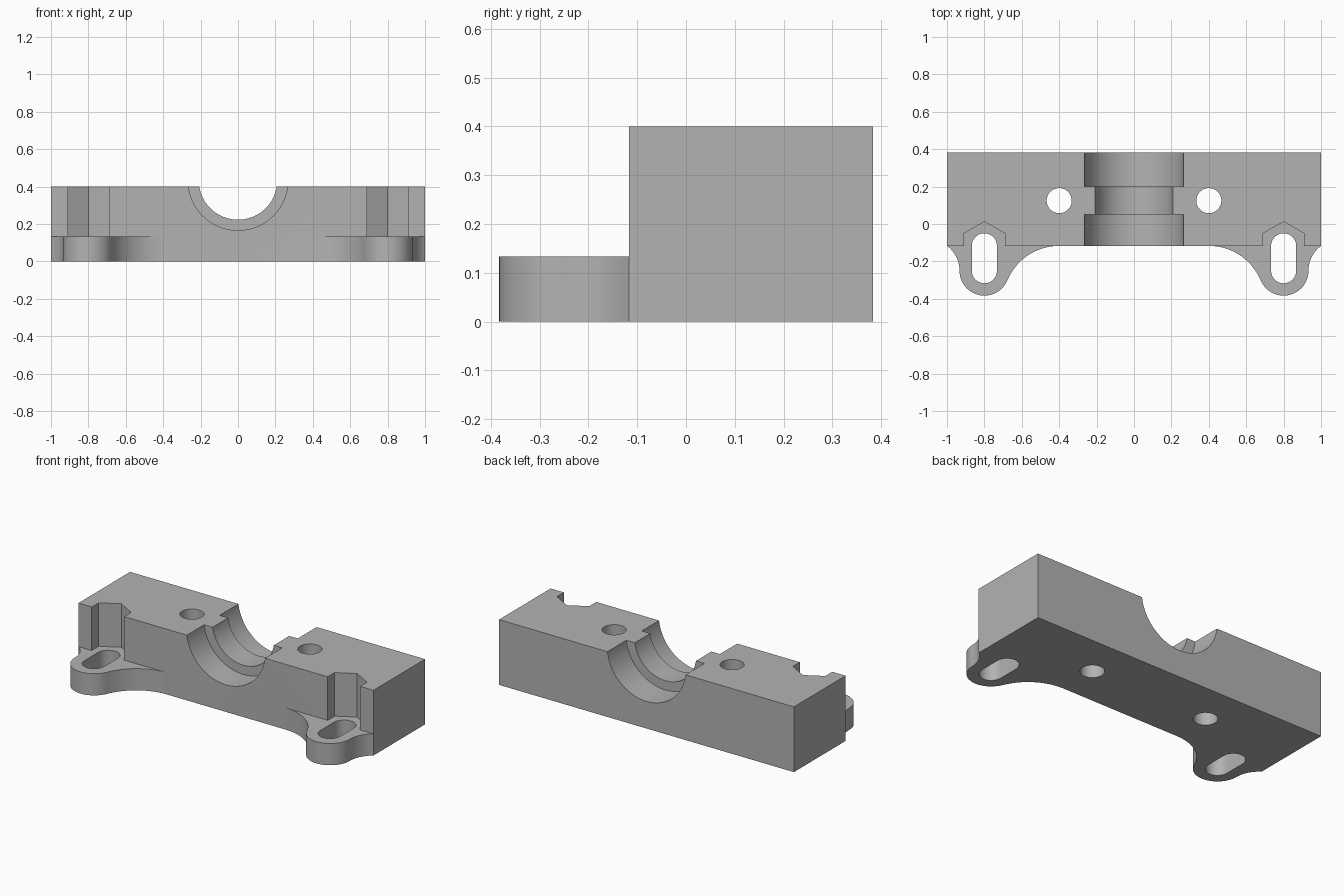
import bpy, bmesh
from math import cos, sin, pi, atan2, radians
from mathutils import Matrix

cube = bpy.data.objects.get("Cube")
if cube:
    bpy.data.objects.remove(cube, do_unlink=True)

FRONT, BACK, TOP, FLANGE = -0.117, 0.383, 0.4, 0.133
EAR_X, EAR_Y, EAR_R = 0.8, -0.25, 0.133
SLOT_R = 0.067

grey = bpy.data.materials.new("machined grey")
grey.use_nodes = True
colour = (0.45, 0.45, 0.45, 1)
grey.diffuse_color = colour
grey.node_tree.nodes["Principled BSDF"].inputs["Base Color"].default_value = colour


def arc(cx, cy, r, a0, a1, n=24):
    return [(cx + r * cos(a0 + (a1 - a0) * i / n),
             cy + r * sin(a0 + (a1 - a0) * i / n)) for i in range(n + 1)]


def mirrored(points):
    return [(-x, y) for x, y in reversed(points)]


def prism(name, outline, z0, z1, matrix=Matrix()):
    bm = bmesh.new()
    face = bm.faces.new([bm.verts.new((x, y, z0)) for x, y in outline])
    out = bmesh.ops.extrude_face_region(bm, geom=[face])
    top = [v for v in out["geom"] if isinstance(v, bmesh.types.BMVert)]
    bmesh.ops.translate(bm, verts=top, vec=(0, 0, z1 - z0))
    bmesh.ops.transform(bm, matrix=matrix, verts=bm.verts)
    bmesh.ops.recalc_face_normals(bm, faces=bm.faces)
    mesh = bpy.data.meshes.new(name)
    bm.to_mesh(mesh)
    bm.free()
    mesh.materials.append(grey)
    ob = bpy.data.objects.new(name, mesh)
    bpy.context.collection.objects.link(ob)
    return ob


def cut(target, cutter):
    bpy.context.view_layer.objects.active = target
    mod = target.modifiers.new("cut", "BOOLEAN")
    mod.operation = "DIFFERENCE"
    mod.solver = "EXACT"
    mod.object = cutter
    bpy.ops.object.modifier_apply(modifier=mod.name)
    bpy.data.objects.remove(cutter, do_unlink=True)


# Block with two rounded mounting ears, blended by concave fillets
fillet_x, fillet_r = 0.4, 0.3
fillet_y = FRONT - fillet_r
join = atan2(EAR_Y - fillet_y, EAR_X - fillet_x)
outer_r = 0.166
outer_x = EAR_X + EAR_R + outer_r
corner = atan2(FRONT - EAR_Y, 1 - outer_x)
half = arc(fillet_x, fillet_y, fillet_r, pi / 2, join)
half += arc(EAR_X, EAR_Y, EAR_R, pi + join, 2 * pi, 32)[1:]
half += arc(outer_x, EAR_Y, outer_r, pi, corner, 16)[1:-1]
half += [(1, FRONT), (1, BACK)]
block = prism("bearing_block", half + mirrored(half), 0, TOP)

# Clear the front above the ears, with a pointed pocket over each slot
pocket = [(0.69, FRONT), (0.69, -0.05), (0.8, 0.012), (0.91, -0.05),
          (0.91, FRONT), (1.2, FRONT), (1.2, -0.6)]
cut(block, prism("front_cutter", pocket + mirrored(pocket), FLANGE, 0.6))

# Bolt holes and elongated mounting slots
for side in (-1, 1):
    hole = arc(side * 0.4, 0.125, SLOT_R, 0, 2 * pi, 48)[:-1]
    cut(block, prism("hole_cutter", hole, -0.1, 0.6))
    slot = (arc(side * EAR_X, FRONT, SLOT_R, 0, pi)
            + arc(side * EAR_X, EAR_Y, SLOT_R, pi, 2 * pi))
    cut(block, prism("slot_cutter", slot, -0.1, 0.3))

# Stepped half bore running front to back
along_y = Matrix.Rotation(radians(90), 4, "X")
for radius, y0, y1 in ((0.267, -0.3, 0.05), (0.21, -0.3, 0.6), (0.267, 0.2, 0.6)):
    ring = arc(0, 0.433, radius, 0, 2 * pi, 96)[:-1]
    cut(block, prism("bore_cutter", ring, -y1, -y0, along_y))

bpy.ops.object.select_all(action="DESELECT")
block.select_set(True)
bpy.context.view_layer.objects.active = block
bpy.ops.object.shade_smooth_by_angle(angle=radians(25))
